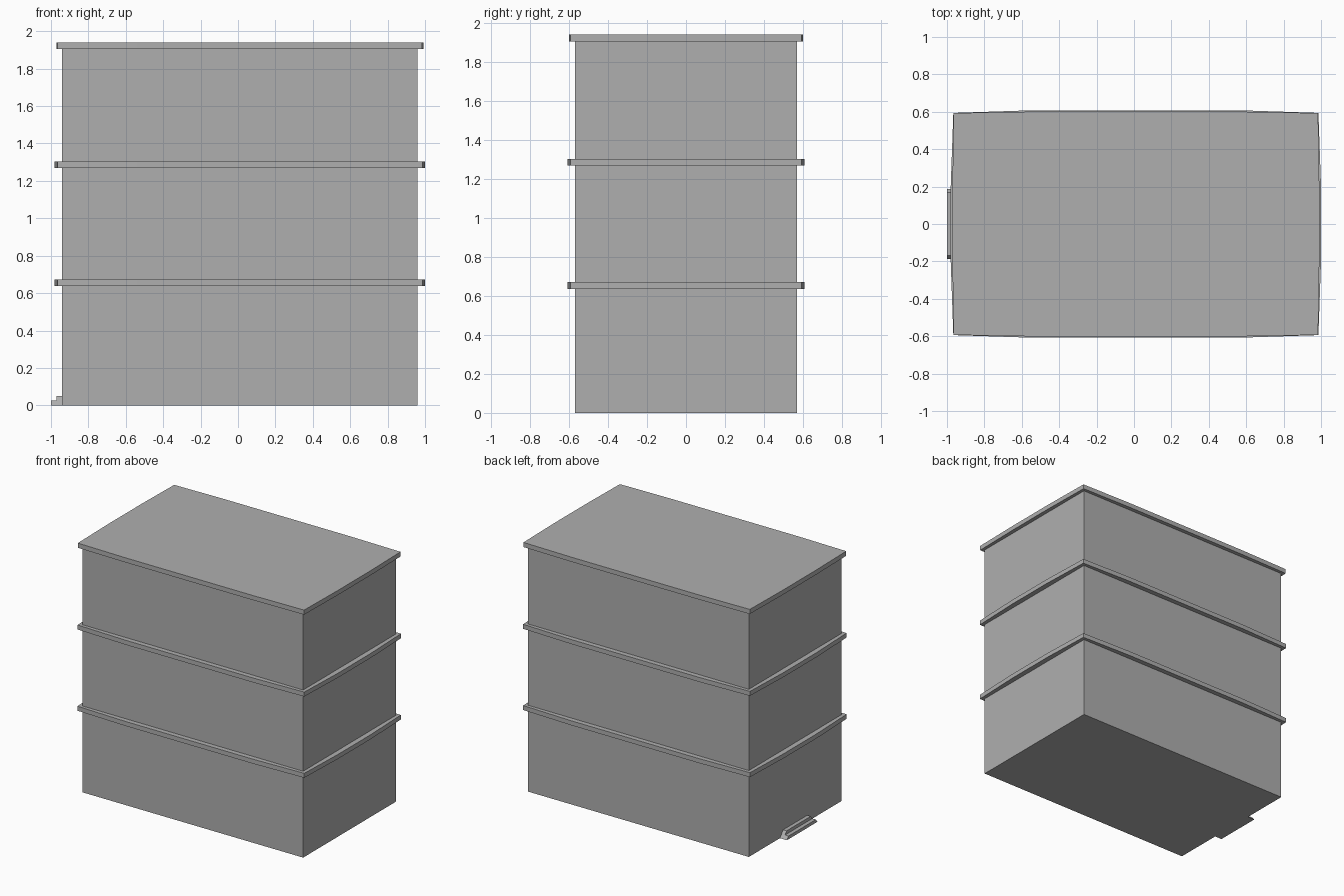
import bpy
import bmesh

if "Cube" in bpy.data.objects:
    bpy.data.objects.remove(bpy.data.objects["Cube"])

CX = 0.01  # building axis; the door steps push the bounds to x = -1

grey = bpy.data.materials.new("dark_grey")
grey.diffuse_color = (0.43, 0.43, 0.43, 1)
grey.use_nodes = True
grey.node_tree.nodes["Principled BSDF"].inputs["Base Color"].default_value = grey.diffuse_color


def make(name, verts, faces):
    mesh = bpy.data.meshes.new(name)
    mesh.from_pydata(verts, [], faces)
    mesh.materials.append(grey)
    bm = bmesh.new()
    bm.from_mesh(mesh)
    bmesh.ops.recalc_face_normals(bm, faces=bm.faces)
    bm.to_mesh(mesh)
    bm.free()
    ob = bpy.data.objects.new(name, mesh)
    bpy.context.collection.objects.link(ob)
    return ob


def loft(name, ring_a, ring_b):
    """Closed solid between two matching rings of points."""
    n = len(ring_a)
    faces = [tuple(range(n)), tuple(range(n, 2 * n))]
    faces += [(i, (i + 1) % n, (i + 1) % n + n, i + n) for i in range(n)]
    return make(name, ring_a + ring_b, faces)


def prism(name, outline, z0, z1):
    return loft(name, [(x, y, z0) for x, y in outline],
                [(x, y, z1) for x, y in outline])


def bowed(cx, cy, mx, my):
    """Rectangle with corners (cx, cy) whose sides bow out to mx and my."""
    pts = [(-cx, -cy), (-0.55, -my), (0.55, -my), (cx, -cy),
           (mx, -0.2), (mx, 0.2), (cx, cy), (0.55, my),
           (-0.55, my), (-cx, cy), (-mx, 0.2), (-mx, -0.2)]
    return [(x + CX, y) for x, y in pts]


# Main block
body = [(CX - 0.95, -0.57), (CX + 0.95, -0.57),
        (CX + 0.95, 0.57), (CX - 0.95, 0.57)]
prism("building_body", body, 0, 1.92)

# Floor ledges and roof slab
for i, z in enumerate((0.637, 1.269)):
    prism(f"floor_ledge_{i + 1}", bowed(0.976, 0.594, 0.99, 0.608), z, z + 0.035)
prism("roof_slab", bowed(0.974, 0.593, 0.981, 0.601), 1.905, 1.941)

# Door steps on the left side, with sloping ends
profile = [(-1, 0), (-1, 0.025), (-0.97, 0.025), (-0.97, 0.05),
           (-0.935, 0.05), (-0.935, 0)]
ends = [[(x, s * (0.188 - 0.8 * z), z) for x, z in profile] for s in (-1, 1)]
loft("door_steps", *ends)
